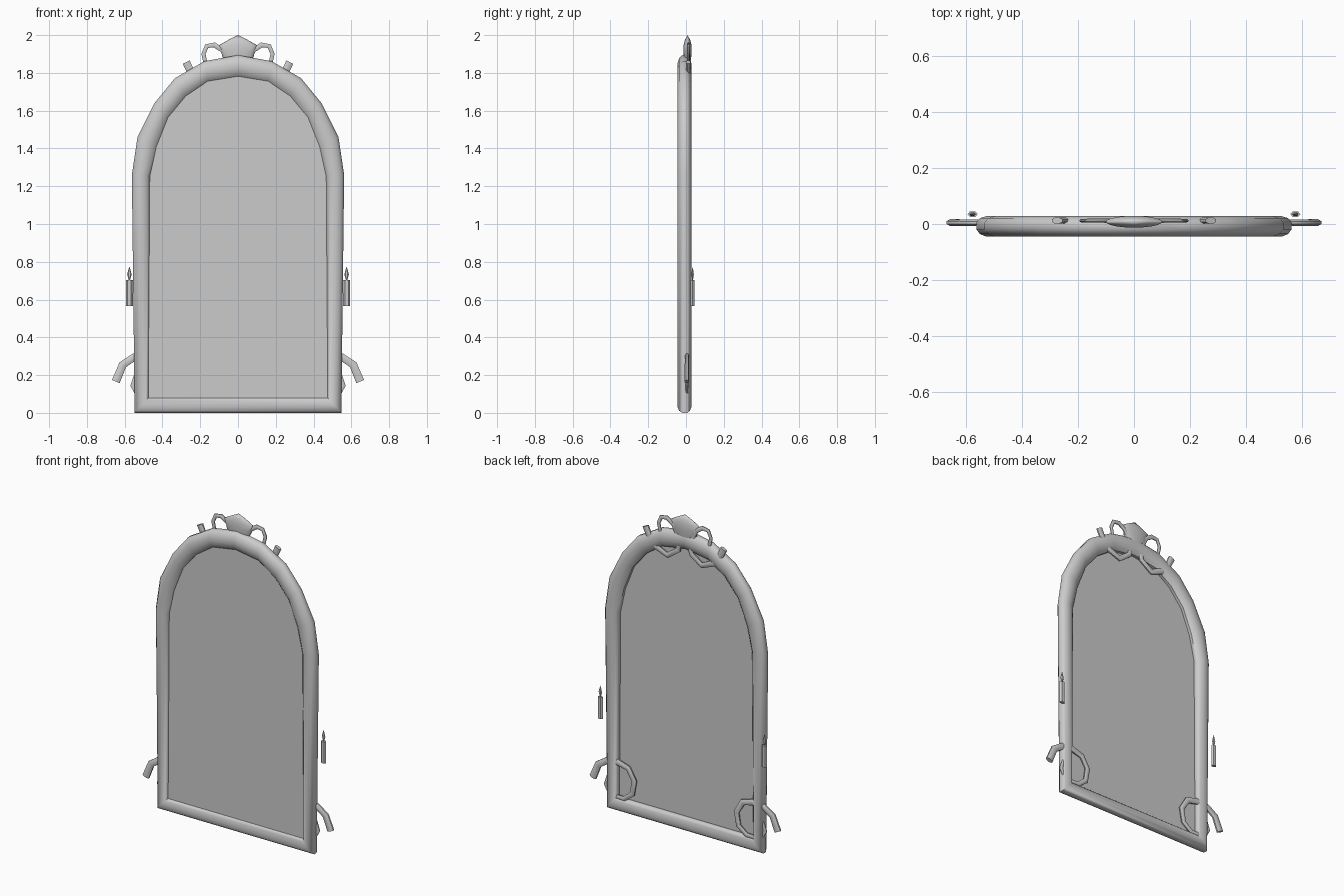
import bpy, bmesh, math
from mathutils import Vector

if "Cube" in bpy.data.objects:
    bpy.data.objects.remove(bpy.data.objects["Cube"])

grey = bpy.data.materials.new("pale grey")
grey.diffuse_color = (0.6, 0.6, 0.6, 1)
grey.use_nodes = True
grey.node_tree.nodes["Principled BSDF"].inputs["Base Color"].default_value = grey.diffuse_color


def loft(name, rings, loop=False, angle=45):
    """Skin a series of equal-length point rings; cap the ends unless looped."""
    bm = bmesh.new()
    vs = [[bm.verts.new(p) for p in ring] for ring in rings]
    n, m = len(vs), len(vs[0])
    for i in range(n if loop else n - 1):
        a, b = vs[i], vs[(i + 1) % n]
        for j in range(m):
            k = (j + 1) % m
            bm.faces.new((a[j], a[k], b[k], b[j]))
    if not loop:
        bm.faces.new(vs[0])
        bm.faces.new(vs[-1])
    bmesh.ops.remove_doubles(bm, verts=bm.verts, dist=1e-5)
    bmesh.ops.recalc_face_normals(bm, faces=bm.faces)
    me = bpy.data.meshes.new(name)
    bm.to_mesh(me)
    bm.free()
    me.materials.append(grey)
    ob = bpy.data.objects.new(name, me)
    bpy.context.collection.objects.link(ob)
    bpy.context.view_layer.objects.active = ob
    bpy.ops.object.select_all(action='DESELECT')
    ob.select_set(True)
    bpy.ops.object.shade_smooth_by_angle(angle=math.radians(angle))
    return ob


def ellipse(cx, cy, z, rx, ry, n):
    return [(cx + rx * math.cos(math.tau * i / n),
             cy + ry * math.sin(math.tau * i / n), z) for i in range(n)]


def scroll(name, side, pts, y, r0, r1, flat=0.55, n=8):
    """Tapered, flattened tube along a path in the x-z plane."""
    p = [Vector((side * x, z)) for x, z in pts]
    rings = []
    for i, c in enumerate(p):
        d = (p[min(i + 1, len(p) - 1)] - p[max(i - 1, 0)]).normalized()
        r = r0 + (r1 - r0) * i / (len(p) - 1)
        ring = []
        for j in range(n):
            a = math.tau * (j + 0.5) / n
            u = r * math.cos(a)
            ring.append((c.x - d.y * u, y + flat * r * math.sin(a), c.y + d.x * u))
        rings.append(ring)
    return loft(name, rings)


def both_sides(half):
    """Right half outline, bottom to apex, completed on the left."""
    return half + [(-x, z) for x, z in reversed(half[:-1])]


# Arched frame: rounded section between the outer and inner outlines
outer = both_sides([(.547, 0), (.562, 1.26), (.532, 1.46), (.442, 1.64),
                    (.334, 1.772), (.178, 1.862), (0, 1.894)])
inner = both_sides([(.475, .08), (.467, 1.252), (.432, 1.41), (.37, 1.565),
                    (.277, 1.677), (.16, 1.756), (0, 1.782)])
section = [(0, -.022), (.16, -.038), (.4, -.045), (.62, -.045), (.86, -.036), (1, -.019),
           (1, .006), (.86, .021), (.62, .028), (.4, .028), (.16, .02), (0, .005)]
loft("frame", [[(i[0] + (o[0] - i[0]) * t, y, i[1] + (o[1] - i[1]) * t)
                for t, y in section] for o, i in zip(outer, inner)], loop=True)

# Mirror glass: thin pane reaching into the frame
pane = [(i[0] + (o[0] - i[0]) * .2, i[1] + (o[1] - i[1]) * .2)
        for o, i in zip(outer, inner)]
loft("mirror_glass", [[(x, y, z) for x, z in pane] for y in (-.02, -.014)], angle=30)

# Pointed crest
loft("crest", [ellipse(0, .008, z, rx, ry, 20) for z, rx, ry in
               [(1.83, .035, .012), (1.885, .083, .02), (1.915, .088, .021),
                (1.947, .1, .021), (1.975, .05, .014), (2.0, 0, 0)]])

top_path = [(.274, 1.857), (.245, 1.795), (.2, 1.745), (.12, 1.712), (.045, 1.765),
            (.04, 1.84), (.08, 1.92), (.125, 1.948), (.165, 1.942), (.183, 1.9),
            (.172, 1.85)]
low_path = [(.647, .166), (.61, .255), (.55, .295), (.47, .305), (.4, .285), (.358, .215),
            (.372, .13), (.43, .085), (.525, .085), (.557, .145), (.535, .21)]
candle = [(.567, .018), (.703, .018), (.703, .004), (.712, .006), (.732, .012),
          (.75, .008), (.775, 0)]
for side, tag in ((1, "right"), (-1, "left")):
    # Curling scrolls at the arch top and the lower corners
    scroll("top_scroll_" + tag, side, top_path, .012, .022, .011)
    scroll("corner_scroll_" + tag, side, low_path, .005, .024, .013)
    # Candle with flame, standing behind the frame edge
    loft("candle_" + tag, [ellipse(side * .575, .035, z, r, r * .65, 6)
                           for z, r in candle])
